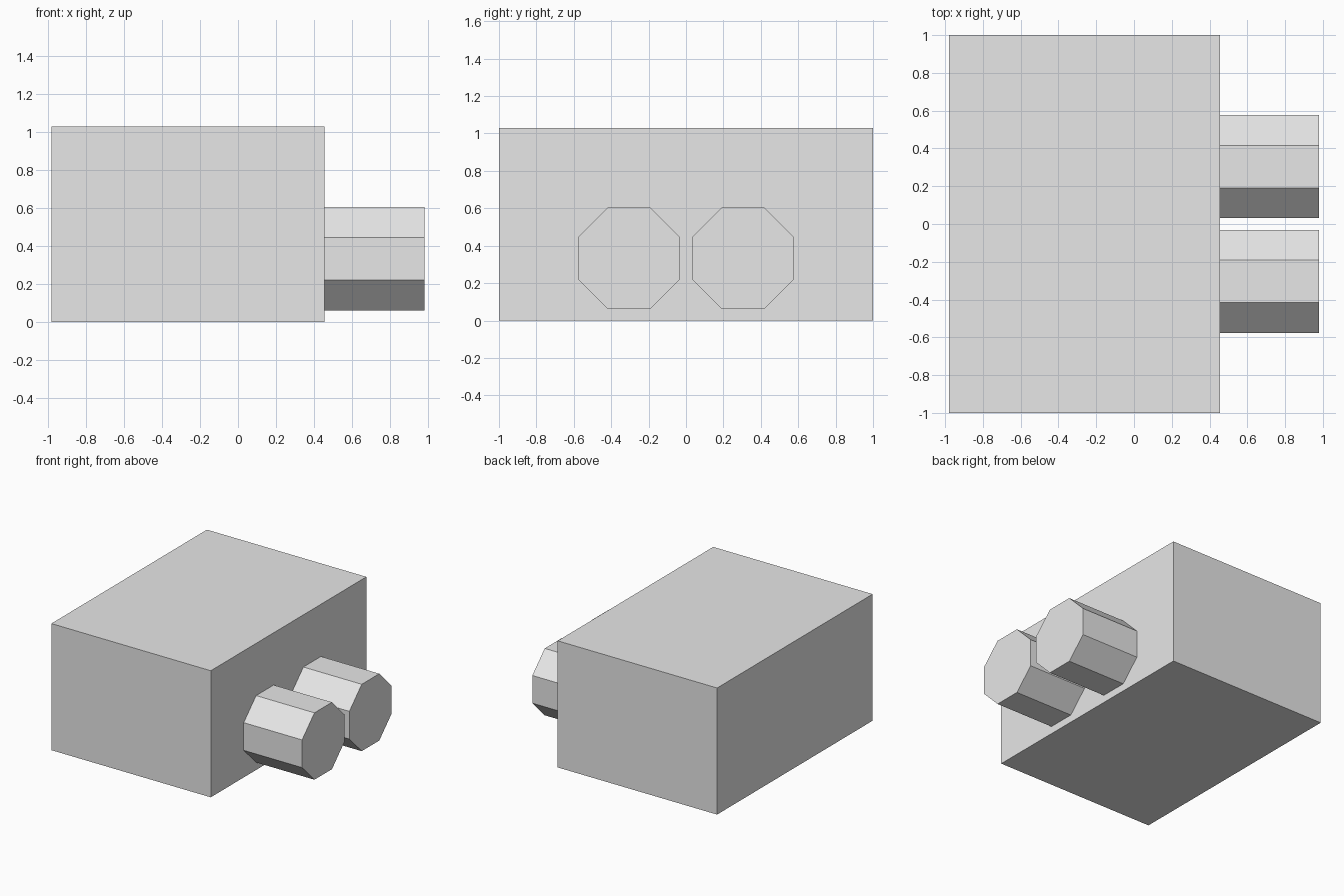
import bpy
import math

default = bpy.data.objects.get("Cube")
if default:
    bpy.data.objects.remove(default, do_unlink=True)

# Single plain grey material
grey = bpy.data.materials.new("light_grey")
grey.use_nodes = True
colour = (0.8, 0.8, 0.8, 1)
grey.diffuse_color = colour
grey.node_tree.nodes["Principled BSDF"].inputs["Base Color"].default_value = colour

LEFT, JOIN, RIGHT = -0.98, 0.455, 0.98
HEIGHT = 1.03


def finish(name):
    obj = bpy.context.object
    obj.name = obj.data.name = name
    obj.data.materials.append(grey)
    bpy.ops.object.transform_apply(location=False, rotation=True, scale=True)
    return obj


# Main box
bpy.ops.mesh.primitive_cube_add(size=1, location=((LEFT + JOIN) / 2, 0, HEIGHT / 2))
bpy.context.object.scale = (JOIN - LEFT, 2, HEIGHT)
finish("main_box")

# Two octagonal barrels, flat sides up, projecting from the +x face
half_width = 0.272
for side, name in ((-1, "front_barrel"), (1, "back_barrel")):
    bpy.ops.mesh.primitive_cylinder_add(
        vertices=8, radius=half_width / math.cos(math.pi / 8), depth=RIGHT - JOIN,
        location=((JOIN + RIGHT) / 2, side * 0.304, 0.333))
    barrel = bpy.context.object
    # Turn half a side about the axis, then lay the axis along x
    for v in barrel.data.vertices:
        x, y, z = v.co
        c, s = math.cos(math.pi / 8), math.sin(math.pi / 8)
        v.co = (z, x * c - y * s, x * s + y * c)
    finish(name)
